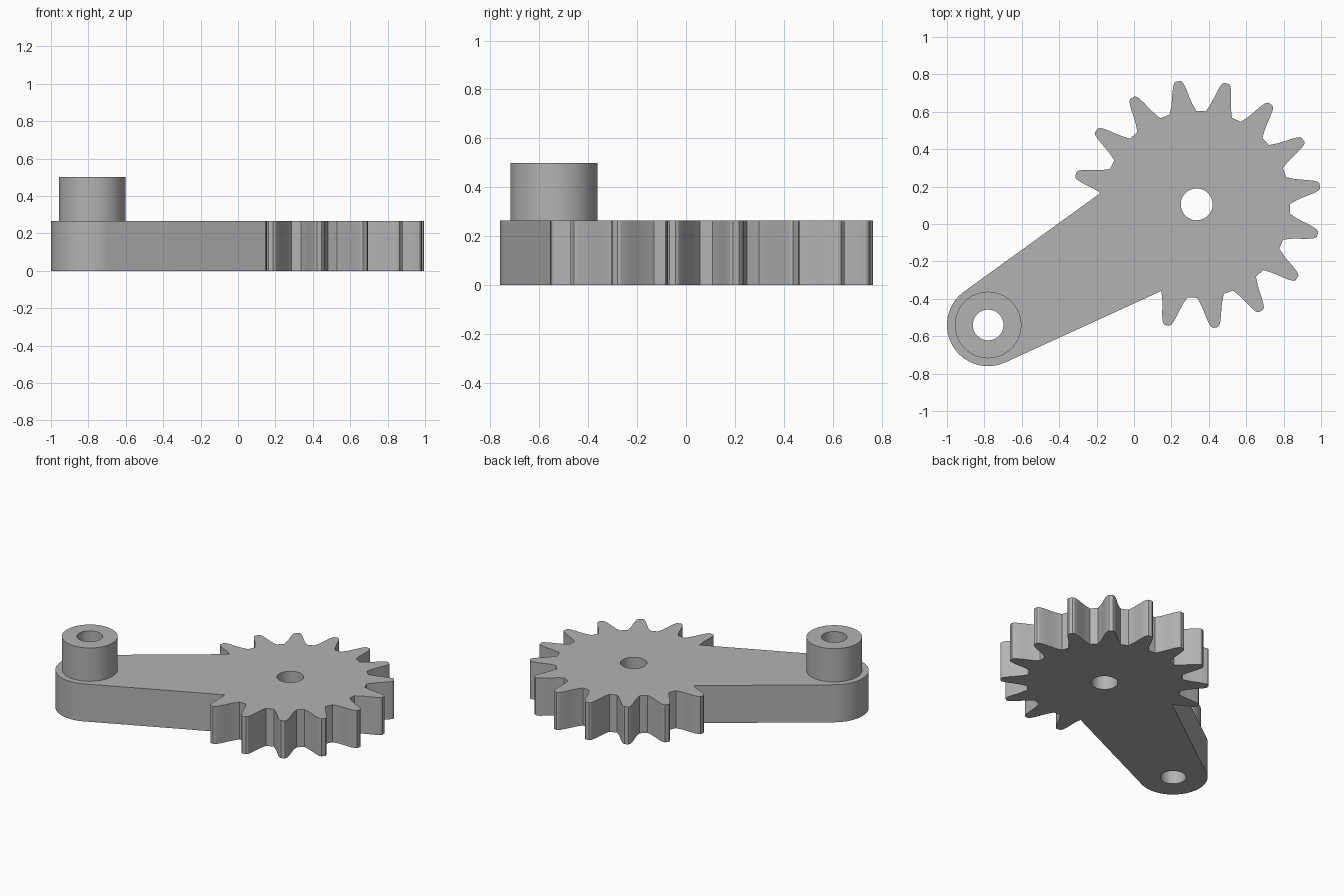
import bpy
import bmesh
from math import radians, sin, cos, pi

cube = bpy.data.objects.get("Cube")
if cube:
    bpy.data.objects.remove(cube, do_unlink=True)

GEAR = (0.335, 0.105)
PIVOT = (-0.78, -0.54)
THICK, TOP = 0.265, 0.50
PITCH = 360 / 16

grey = bpy.data.materials.new("plain grey")
grey.use_nodes = True
colour = (0.45, 0.45, 0.45, 1)
grey.diffuse_color = colour
grey.node_tree.nodes["Principled BSDF"].inputs["Base Color"].default_value = colour


def polar(centre, radius, degrees):
    a = radians(degrees)
    return (centre[0] + radius * cos(a), centre[1] + radius * sin(a))


def arc(centre, radius, start, end, steps):
    return [polar(centre, radius, start + (end - start) * i / steps) for i in range(steps + 1)]


def circle(centre, radius):
    return arc(centre, radius, 0, 360, 64)[:-1]


def solid(name, loops, z0, z1):
    """Extrude an outline with holes into a closed solid."""
    bm = bmesh.new()
    for loop in loops:
        verts = [bm.verts.new((x, y, z0)) for x, y in loop]
        for a, b in zip(verts, verts[1:] + verts[:1]):
            bm.edges.new((a, b))
    bmesh.ops.triangle_fill(bm, use_beauty=True, edges=bm.edges[:], normal=(0, 0, 1))
    top = bmesh.ops.extrude_face_region(bm, geom=bm.faces[:], use_keep_orig=True)["geom"]
    bmesh.ops.translate(bm, vec=(0, 0, z1 - z0),
                        verts=[v for v in top if isinstance(v, bmesh.types.BMVert)])
    bmesh.ops.recalc_face_normals(bm, faces=bm.faces[:])
    mesh = bpy.data.meshes.new(name)
    bm.to_mesh(mesh)
    bm.free()
    mesh.materials.append(grey)
    obj = bpy.data.objects.new(name, mesh)
    bpy.context.collection.objects.link(obj)
    bpy.ops.object.select_all(action="DESELECT")
    obj.select_set(True)
    bpy.context.view_layer.objects.active = obj
    bpy.ops.object.shade_smooth_by_angle(angle=radians(25))
    return obj


# Half tooth: radius and angle from the tooth axis, root to tip
flank = [(0.5, 8.3), (0.518, 7.2), (0.54, 6.0), (0.575, 4.7), (0.61, 3.7),
         (0.64, 2.75), (0.658, 2.0), (0.666, 1.1)]
tooth = [(r, -a) for r, a in flank] + [(r, a) for r, a in reversed(flank)]

# Thirteen teeth run round the gear, leaving a gap for the arm
outline = []
for i in range(13):
    axis = -103.9 + PITCH * i
    outline += [polar(GEAR, r, axis + a) for r, a in tooth]
outline.pop()

# Straight arm edges lead to the rounded pivot end
outline += arc(PIVOT, 0.22, 126, 294, 40)

holes = {"gear": circle(GEAR, 0.085), "pivot": circle(PIVOT, 0.082)}
solid("gear_sector_and_arm", [outline, holes["gear"], holes["pivot"]], 0, THICK)

# Raised hollow boss over the pivot hole
solid("pivot_boss", [circle(PIVOT, 0.178), holes["pivot"]], THICK, TOP)
